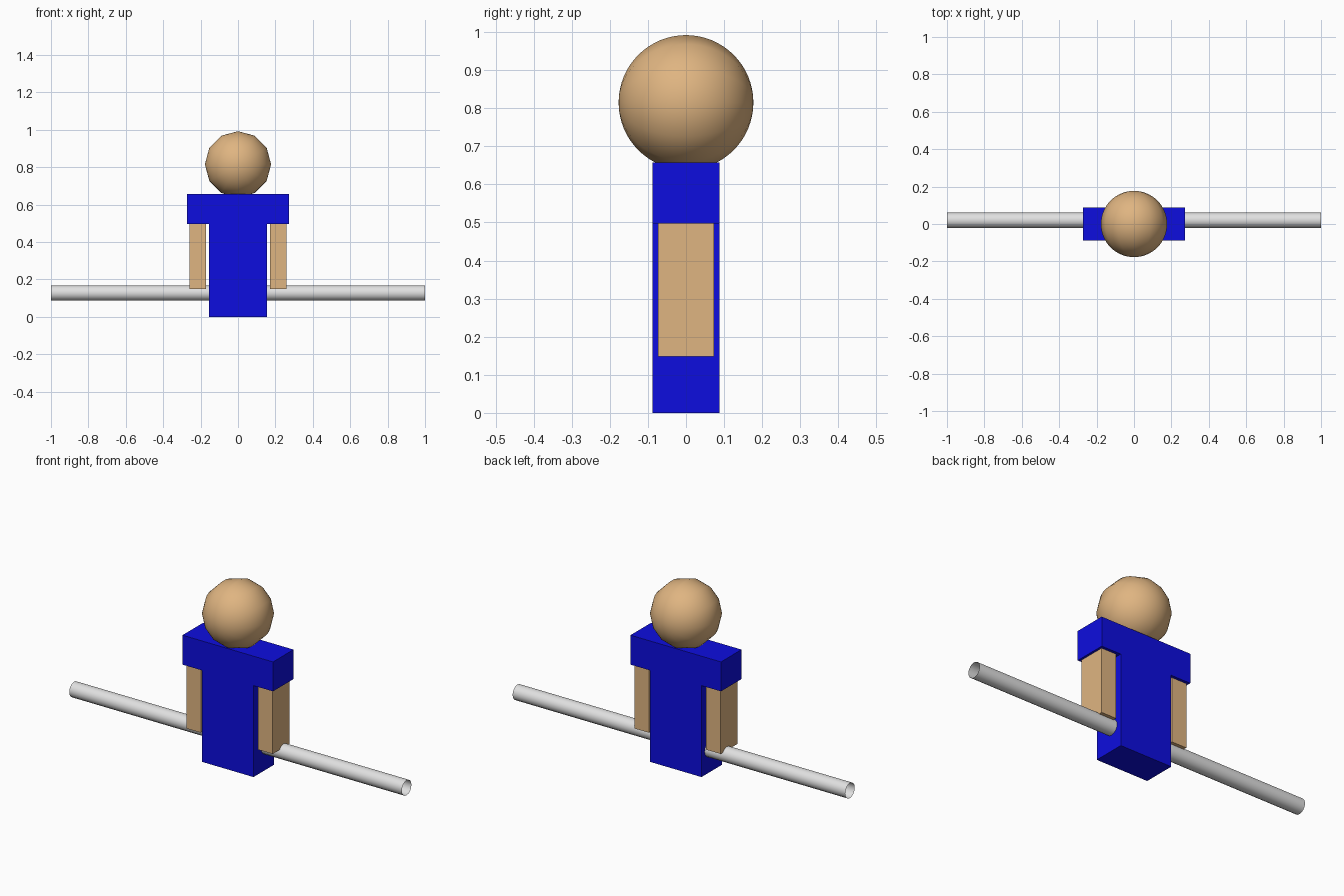
import bpy, bmesh, math

if "Cube" in bpy.data.objects:
    bpy.data.objects.remove(bpy.data.objects["Cube"])


def material(name, rgb):
    m = bpy.data.materials.new(name)
    m.diffuse_color = (*rgb, 1)
    m.use_nodes = True
    m.node_tree.nodes["Principled BSDF"].inputs["Base Color"].default_value = m.diffuse_color
    return m


BLUE = material("shirt_blue", (0.004, 0.004, 0.74))
TAN = material("skin_tan", (0.74, 0.46, 0.22))
GREY = material("rod_light_grey", (0.75, 0.75, 0.75))


def finish(obj, name, mat, smooth=False):
    obj.name = name
    obj.data.materials.append(mat)
    for p in obj.data.polygons:
        p.use_smooth = smooth
    return obj


def box(name, mat, x, y, z):
    bpy.ops.mesh.primitive_cube_add(size=1, location=[sum(r) / 2 for r in (x, y, z)])
    obj = bpy.context.object
    obj.scale = [r[1] - r[0] for r in (x, y, z)]
    return finish(obj, name, mat)


# T-shaped body: half profile mirrored, then extruded front to back
half = [(0.155, 0), (0.155, 0.497), (0.272, 0.497), (0.272, 0.657)]
profile = half + [(-x, z) for x, z in reversed(half)]
bm = bmesh.new()
face = bm.faces.new([bm.verts.new((x, -0.088, z)) for x, z in profile])
new = bmesh.ops.extrude_face_region(bm, geom=[face], use_keep_orig=True)["geom"]
bmesh.ops.translate(bm, vec=(0, 0.176, 0),
                    verts=[g for g in new if isinstance(g, bmesh.types.BMVert)])
bmesh.ops.recalc_face_normals(bm, faces=bm.faces)
mesh = bpy.data.meshes.new("body")
bm.to_mesh(mesh)
bm.free()
body = bpy.data.objects.new("body", mesh)
bpy.context.collection.objects.link(body)
finish(body, "body", BLUE)

# Arms hanging under the shoulders
for side, s in (("left", -1), ("right", 1)):
    box(side + "_arm", TAN, sorted((s * 0.172, s * 0.26)), (-0.073, 0.073), (0.148, 0.497))

# Head: twelve-sided around the front-back axis
bpy.ops.mesh.primitive_uv_sphere_add(segments=12, ring_count=32, radius=0.177,
                                     location=(0, 0, 0.815), rotation=(math.pi / 2, 0, 0))
finish(bpy.context.object, "head", TAN, True)

# Open-ended rod through the body
bpy.ops.mesh.primitive_cylinder_add(vertices=16, radius=0.041, depth=2, end_fill_type='NOTHING',
                                    location=(0, 0.02, 0.127), rotation=(0, math.pi / 2, 0))
finish(bpy.context.object, "rod", GREY, True)
